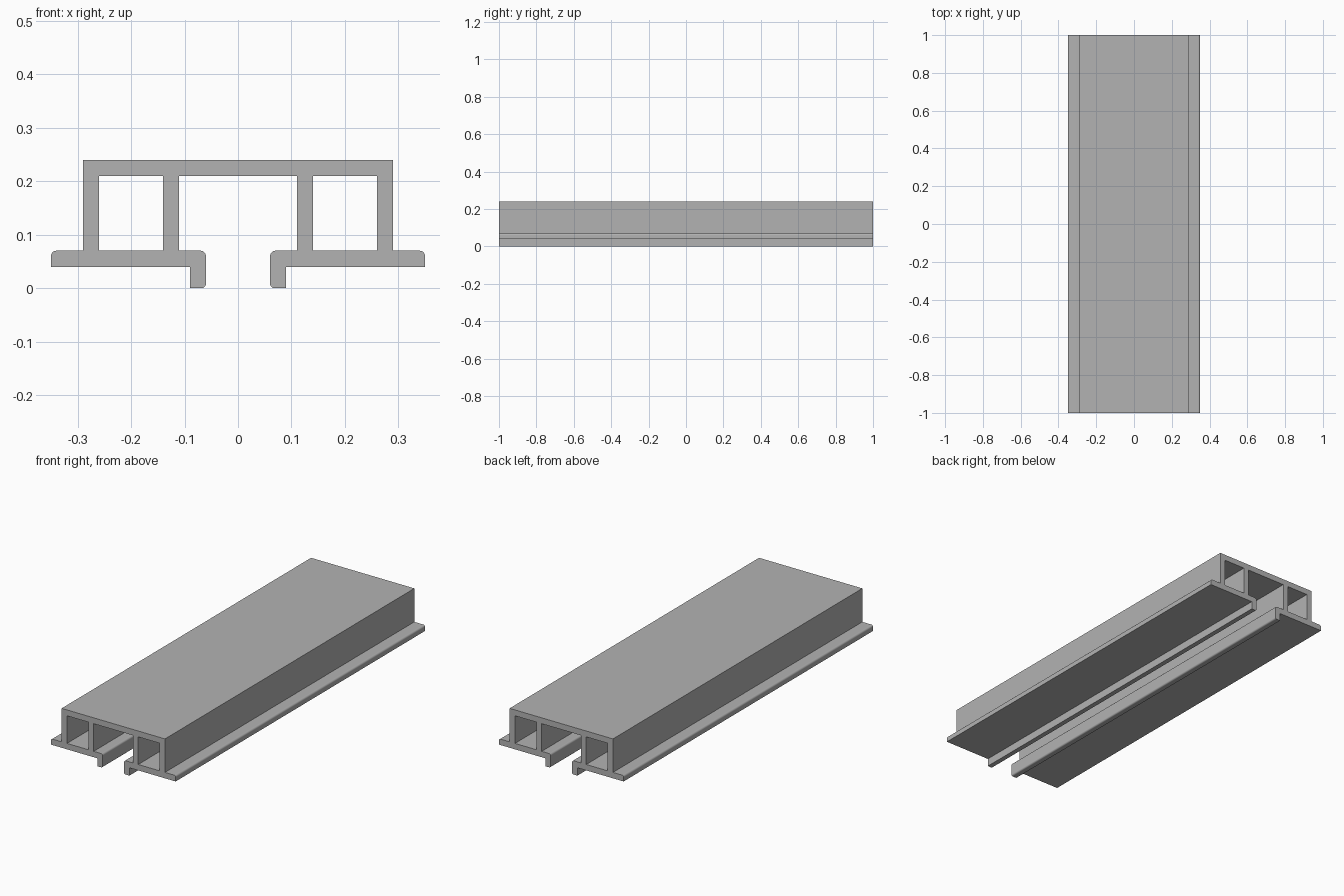
import bpy, bmesh, math
from mathutils import Vector

if "Cube" in bpy.data.objects:
    bpy.data.objects.remove(bpy.data.objects["Cube"])

LENGTH = 2.0
ROUND = 0.01


def rounded(points, steps=5):
    """Turn (x, z, radius) corners into a list of points with filleted corners."""
    out = []
    count = len(points)
    for i, (x, z, radius) in enumerate(points):
        corner = Vector((x, z))
        if radius == 0:
            out.append(corner)
            continue
        before = (Vector(points[i - 1][:2]) - corner).normalized() * radius
        after = (Vector(points[(i + 1) % count][:2]) - corner).normalized() * radius
        centre = corner + before + after
        for s in range(steps + 1):
            a = math.pi / 2 * s / steps
            out.append(centre - after * math.cos(a) - before * math.sin(a))
    return out


def mirrored(points):
    return [(-x, z, r) for x, z, r in reversed(points)]


def add_loop(bm, points):
    verts = [bm.verts.new((p.x, -LENGTH / 2, p.y)) for p in points]
    return [bm.edges.new((v, verts[i - 1])) for i, v in enumerate(verts)]


# Half of the outer outline: outer wall, flange, hooked lip, inner wall
half = [
    (0.29, 0.24, 0), (0.29, 0.07, 0),
    (0.35, 0.07, ROUND), (0.35, 0.04, 0),
    (0.09, 0.04, 0), (0.09, 0.0, 0),
    (0.06, 0.0, ROUND * 0.8), (0.06, 0.07, ROUND),
    (0.11, 0.07, 0), (0.11, 0.21, 0),
]
# Hollow side chamber
chamber = [(0.14, 0.07, 0), (0.26, 0.07, 0), (0.26, 0.21, 0), (0.14, 0.21, 0)]

# Cross-section with two holes, extruded along y
bm = bmesh.new()
edges = []
for loop in (half + mirrored(half), chamber, mirrored(chamber)):
    edges += add_loop(bm, rounded(loop))
bmesh.ops.triangle_fill(bm, edges=edges, use_beauty=True, normal=(0, -1, 0))
result = bmesh.ops.extrude_face_region(bm, geom=bm.faces[:], use_keep_orig=True)
moved = [g for g in result["geom"] if isinstance(g, bmesh.types.BMVert)]
bmesh.ops.translate(bm, verts=moved, vec=(0, LENGTH, 0))
bmesh.ops.recalc_face_normals(bm, faces=bm.faces[:])
mesh = bpy.data.meshes.new("rail_profile")
bm.to_mesh(mesh)
bm.free()

rail = bpy.data.objects.new("rail_profile", mesh)
bpy.context.collection.objects.link(rail)

# Plain grey finish
grey = bpy.data.materials.new("grey")
grey.use_nodes = True
colour = (0.45, 0.45, 0.45, 1)
grey.diffuse_color = colour
grey.node_tree.nodes["Principled BSDF"].inputs["Base Color"].default_value = colour
mesh.materials.append(grey)

# Smooth fillets, crisp corners
bpy.ops.object.select_all(action="DESELECT")
rail.select_set(True)
bpy.context.view_layer.objects.active = rail
bpy.ops.object.shade_smooth_by_angle(angle=math.radians(30))
weighted = rail.modifiers.new("weighted_normals", "WEIGHTED_NORMAL")
weighted.keep_sharp = True
